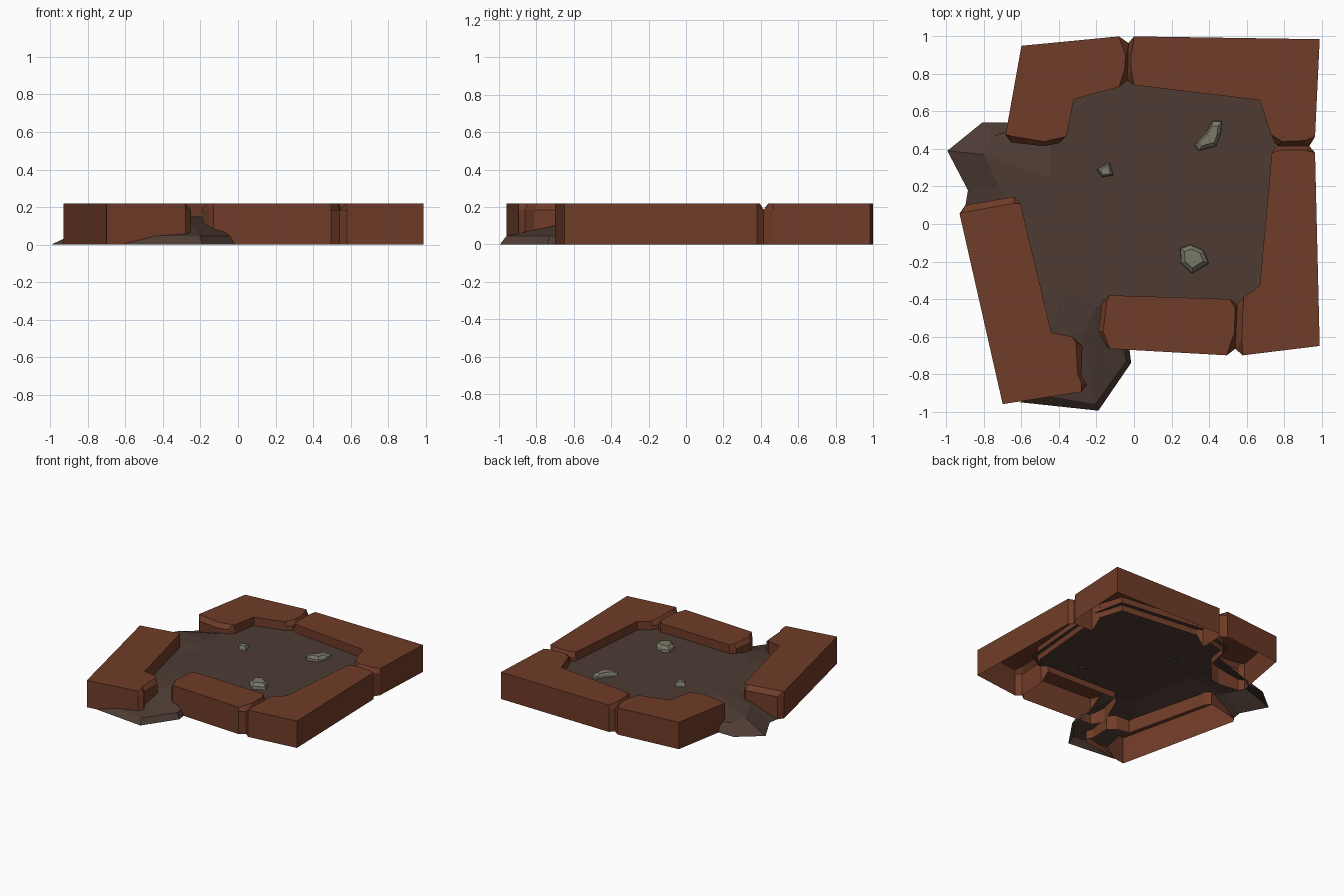
import bpy, bmesh

TOP, GROOVE, SOIL = 0.22, 0.185, 0.15


def material(name, rgb):
    m = bpy.data.materials.new(name)
    m.diffuse_color = (*rgb, 1)
    return m


BRICK = material("red_brown_stone", (0.162, 0.045, 0.021))
EARTH = material("dark_soil", (0.075, 0.045, 0.034))
PEBBLE = material("grey_pebble", (0.19, 0.19, 0.14))


def finish(name, bm, mat):
    me = bpy.data.meshes.new(name)
    bm.to_mesh(me)
    bm.free()
    me.materials.append(mat)
    ob = bpy.data.objects.new(name, me)
    bpy.context.collection.objects.link(ob)
    return ob


def stack(name, rings, mat):
    """Skin matching outlines from bottom to top, cap the top, leave the base open."""
    a = rings[0]
    area = sum(p[0] * q[1] - q[0] * p[1] for p, q in zip(a, a[1:] + a[:1]))
    if area < 0:
        rings = [r[::-1] for r in rings]
    bm = bmesh.new()
    vs = [[bm.verts.new(p) for p in r] for r in rings]
    n = len(vs[0])
    for lo, hi in zip(vs, vs[1:]):
        for i in range(n):
            j = (i + 1) % n
            bm.faces.new((lo[i], lo[j], hi[j], hi[i]))
    bm.faces.new(vs[-1])
    bmesh.ops.remove_doubles(bm, verts=bm.verts, dist=0.0005)
    return finish(name, bm, mat)


def block(name, pts):
    """Points are (x, y) or, on chipped ends, (top x, top y, low x, low y)."""
    top = [(p[0], p[1], TOP) for p in pts]
    mid = [(p[-2], p[-1], GROOVE) for p in pts]
    # walls facing the soil stop just under its surface
    base = [(x, y, 0.10 if -0.4 < x < 0.74 and -0.42 < y < 0.75 else 0)
            for x, y, z in mid]
    return stack(name, [base, mid, top], BRICK)


# Stone border blocks
block("back_left_block", [
    (-0.60, 0.95), (-0.08, 1.0), (-0.045, 0.90, -0.03, 0.965),
    (-0.05, 0.82, -0.035, 0.765), (-0.08, 0.73), (-0.32, 0.665),
    (-0.36, 0.47), (-0.37, 0.465, -0.40, 0.43), (-0.48, 0.44, -0.48, 0.415),
    (-0.66, 0.47, -0.655, 0.435), (-0.685, 0.475)])
block("back_right_block", [
    (0.0, 1.0), (0.99, 0.985), (0.965, 0.465), (0.91, 0.445, 0.935, 0.415),
    (0.79, 0.44, 0.76, 0.415), (0.73, 0.475), (0.67, 0.66), (0.0, 0.74),
    (-0.015, 0.82, -0.035, 0.765), (-0.015, 0.90, -0.03, 0.965)])
block("right_block", [
    (0.965, 0.38), (0.99, -0.65), (0.58, -0.70), (0.575, -0.62, 0.54, -0.665),
    (0.58, -0.47, 0.55, -0.43), (0.585, -0.39), (0.67, -0.33), (0.735, 0.38),
    (0.79, 0.395, 0.76, 0.415), (0.91, 0.395, 0.935, 0.415)])
block("front_block", [
    (-0.13, -0.38), (0.51, -0.40), (0.54, -0.45, 0.55, -0.43),
    (0.535, -0.58, 0.54, -0.665), (0.495, -0.70), (-0.13, -0.665),
    (-0.135, -0.65, -0.155, -0.64), (-0.165, -0.57, -0.19, -0.57),
    (-0.145, -0.41, -0.17, -0.41)])
block("left_block", [
    (-0.93, 0.055), (-0.92, 0.06, -0.90, 0.10), (-0.64, 0.11, -0.64, 0.145),
    (-0.605, 0.11), (-0.44, -0.58), (-0.33, -0.60), (-0.31, -0.63, -0.275, -0.65),
    (-0.30, -0.80, -0.28, -0.81), (-0.28, -0.85, -0.25, -0.86),
    (-0.28, -0.895), (-0.70, -0.96)])

# Soil bed: flat core with spills through the two gaps
bm = bmesh.new()


def verts(pts):
    return [bm.verts.new((p[0], p[1], p[2] if len(p) > 2 else SOIL)) for p in pts]


def strip(a, b):
    a, b = verts(a), verts(b)
    for i in range(len(a) - 1):
        bm.faces.new((a[i], a[i + 1], b[i + 1], b[i]))


bm.faces.new(verts([
    (-0.40, 0.05), (-0.35, -0.35), (-0.20, -0.44), (-0.05, -0.42), (0.57, -0.44),
    (0.70, -0.36), (0.76, 0.40), (0.70, 0.69), (-0.02, 0.78), (-0.35, 0.69),
    (-0.40, 0.52), (-0.45, 0.40), (-0.45, 0.25), (-0.43, 0.15)]))
# left spill
ridge = [(-0.62, 0.05, 0.10), (-0.72, 0.20, 0.10), (-0.80, 0.37, 0.09),
         (-0.74, 0.47, 0.07), (-0.60, 0.52, 0.08)]
strip([(-0.90, 0.09, 0), (-0.885, 0.18, 0), (-0.995, 0.39, 0),
       (-0.81, 0.54, 0), (-0.67, 0.54, 0)], ridge)
strip(ridge, [(-0.40, 0.05), (-0.43, 0.15), (-0.45, 0.25), (-0.45, 0.40), (-0.40, 0.52)])
# slope along the left block
strip([(-0.62, 0.05, 0.10), (-0.48, -0.60, 0.10)], [(-0.40, 0.05), (-0.35, -0.35)])
strip([(-0.48, -0.60, 0.10), (-0.27, -0.58, 0.13)], [(-0.35, -0.35), (-0.20, -0.44)])
# front spill
lip = [(-0.50, -0.91, 0.045), (-0.205, -0.96, 0.045),
       (-0.04, -0.73, 0.045), (-0.06, -0.60, 0.05)]
strip([(-0.61, -0.95, 0), (-0.19, -0.995, 0), (-0.015, -0.74, 0), (-0.03, -0.62, 0)], lip)
strip(lip, [(-0.48, -0.60, 0.10), (-0.27, -0.58, 0.13), (-0.20, -0.44), (-0.05, -0.42)])
bmesh.ops.remove_doubles(bm, verts=bm.verts, dist=0.0005)
bm.normal_update()
bmesh.ops.reverse_faces(bm, faces=[f for f in bm.faces if f.normal.z < 0])
finish("soil", bm, EARTH)


# Pebbles: tapered outlines sunk into the soil
def pebble(name, pts, height):
    cx = sum(p[0] for p in pts) / len(pts)
    cy = sum(p[1] for p in pts) / len(pts)

    def ring(s, z):
        return [(cx + (x - cx) * s, cy + (y - cy) * s, z) for x, y in pts]
    stack(name, [ring(1, SOIL - 0.005), ring(0.95, SOIL + height * 0.5),
                 ring(0.65, SOIL + height)], PEBBLE)


pebble("pebble_long", [(0.32, 0.42), (0.345, 0.39), (0.44, 0.415), (0.465, 0.49),
                       (0.47, 0.55), (0.42, 0.55), (0.38, 0.48)], 0.035)
pebble("pebble_small", [(-0.20, 0.29), (-0.13, 0.33), (-0.11, 0.26), (-0.17, 0.25)], 0.035)
pebble("pebble_round", [(0.245, -0.13), (0.30, -0.11), (0.37, -0.14), (0.40, -0.21),
                        (0.31, -0.265), (0.25, -0.21)], 0.045)
